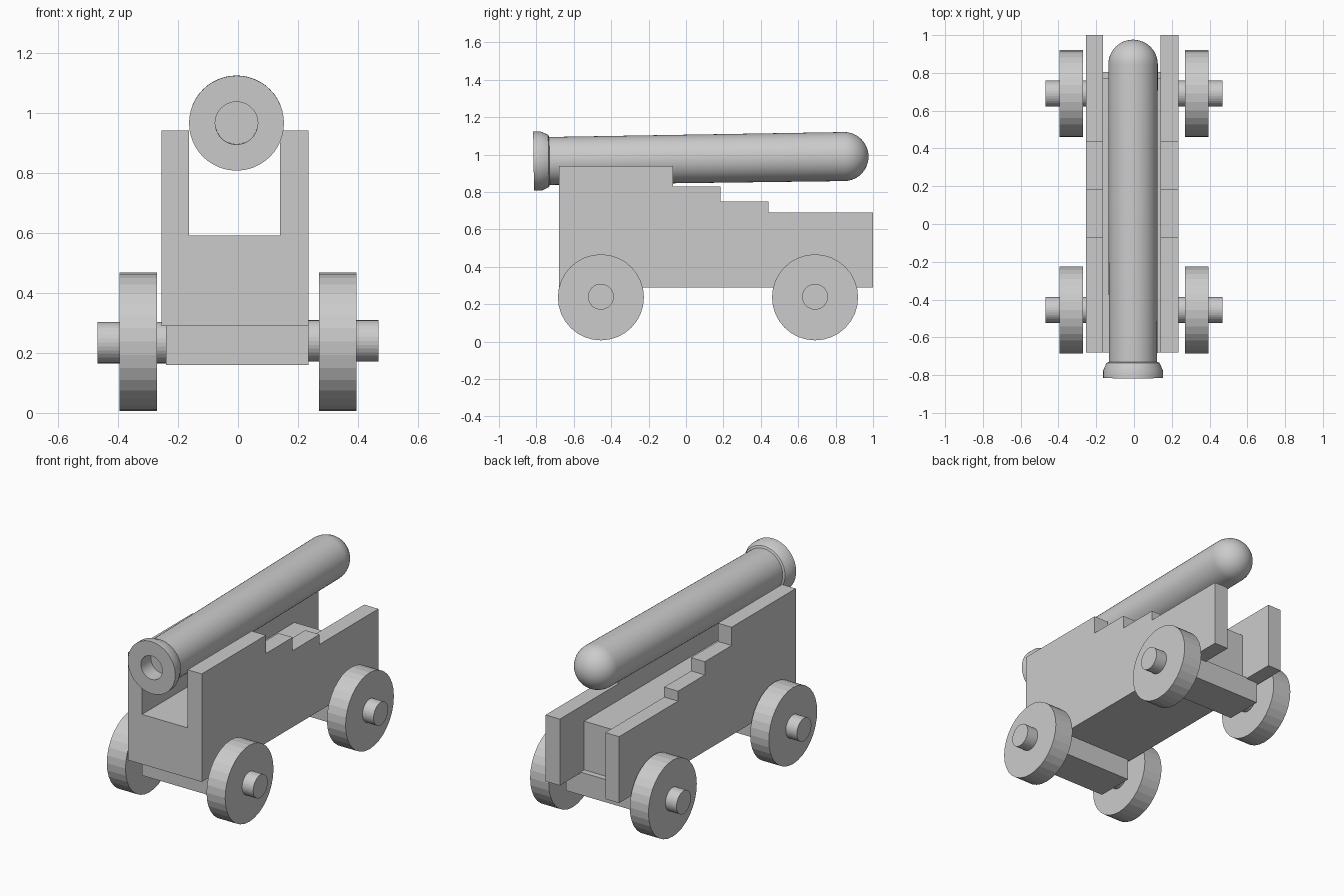
import bpy, bmesh, math
from mathutils import Matrix, Vector

if "Cube" in bpy.data.objects:
    bpy.data.objects.remove(bpy.data.objects["Cube"])

grey = bpy.data.materials.new("plain_grey")
grey.use_nodes = True
grey.diffuse_color = (0.6, 0.6, 0.6, 1)
grey.node_tree.nodes["Principled BSDF"].inputs["Base Color"].default_value = (0.6, 0.6, 0.6, 1)


def finish(name, bm, smooth=False):
    bmesh.ops.recalc_face_normals(bm, faces=bm.faces[:])
    mesh = bpy.data.meshes.new(name)
    bm.to_mesh(mesh)
    bm.free()
    mesh.materials.append(grey)
    obj = bpy.data.objects.new(name, mesh)
    bpy.context.collection.objects.link(obj)
    if smooth:
        bpy.ops.object.select_all(action='DESELECT')
        obj.select_set(True)
        bpy.context.view_layer.objects.active = obj
        bpy.ops.object.shade_smooth_by_angle(angle=math.radians(30))
    return obj


def box(name, low, high):
    low, high = Vector(low), Vector(high)
    bm = bmesh.new()
    bmesh.ops.create_cube(bm, size=1, matrix=Matrix.Translation((low + high) / 2)
                          @ Matrix.Diagonal((*(high - low), 1)))
    return finish(name, bm)


def cylinder(name, x0, x1, y, z, radius, sides=32):
    # Round part lying along x
    bm = bmesh.new()
    bmesh.ops.create_cone(bm, cap_ends=True, segments=sides, radius1=radius,
                          radius2=radius, depth=abs(x1 - x0),
                          matrix=Matrix.Translation(((x0 + x1) / 2, y, z))
                          @ Matrix.Rotation(math.pi / 2, 4, 'Y'))
    return finish(name, bm)


# Stepped carriage cheeks
steps = [(-0.68, 0.29), (1.0, 0.29), (1.0, 0.69), (0.44, 0.69), (0.44, 0.75),
         (0.185, 0.75), (0.185, 0.83), (-0.07, 0.83), (-0.07, 0.94), (-0.68, 0.94)]
for name, x0, x1 in (("left_cheek", 0.14, 0.235), ("right_cheek", -0.255, -0.163)):
    bm = bmesh.new()
    face = bm.faces.new([bm.verts.new((x0, y, z)) for y, z in steps])
    side = bmesh.ops.extrude_face_region(bm, geom=[face])
    moved = [v for v in side["geom"] if isinstance(v, bmesh.types.BMVert)]
    bmesh.ops.translate(bm, verts=moved, vec=(x1 - x0, 0, 0))
    finish(name, bm)

# Bed between the cheeks
box("carriage_bed", (-0.163, -0.68, 0.29), (0.14, 0.77, 0.59))

# Axle beams, axle ends and wheels
for end, y in (("front", -0.455), ("rear", 0.69)):
    box(end + "_axle_beam", (-0.24, y - 0.115, 0.16), (0.235, y + 0.115, 0.297))
    for side, s in (("left", 1), ("right", -1)):
        z = 0.237 + 0.003 * s
        cylinder(f"{end}_{side}_axle_end", s * 0.2, s * 0.468, y, z, 0.069)
        cylinder(f"{end}_{side}_wheel", s * 0.27, s * 0.394, y, z - 0.003 * s, 0.23)

# Barrel: lathed profile of (distance along barrel, radius)
centre = 0.845
profile = [(-0.72, 0), (-0.72, 0.071), (-0.815, 0.071), (-0.815, 0.158),
           (-0.775, 0.158), (-0.735, 0.14), (-0.73, 0.128)]
for i in range(13):
    a = math.pi / 2 * i / 12
    profile.append((centre + 0.131 * math.sin(a), 0.131 * math.cos(a)))
bm = bmesh.new()
points = [bm.verts.new((r, y, 0)) for y, r in profile]
edges = [bm.edges.new(pair) for pair in zip(points, points[1:])]
bmesh.ops.spin(bm, geom=points + edges, cent=(0, 0, 0), axis=(0, 1, 0),
               angle=math.tau, steps=48)
bmesh.ops.remove_doubles(bm, verts=bm.verts[:], dist=0.0005)
barrel = finish("barrel", bm, smooth=True)
barrel.location = (-0.005, 0, 0.977)
barrel.rotation_euler = (math.radians(0.85), 0, 0)
